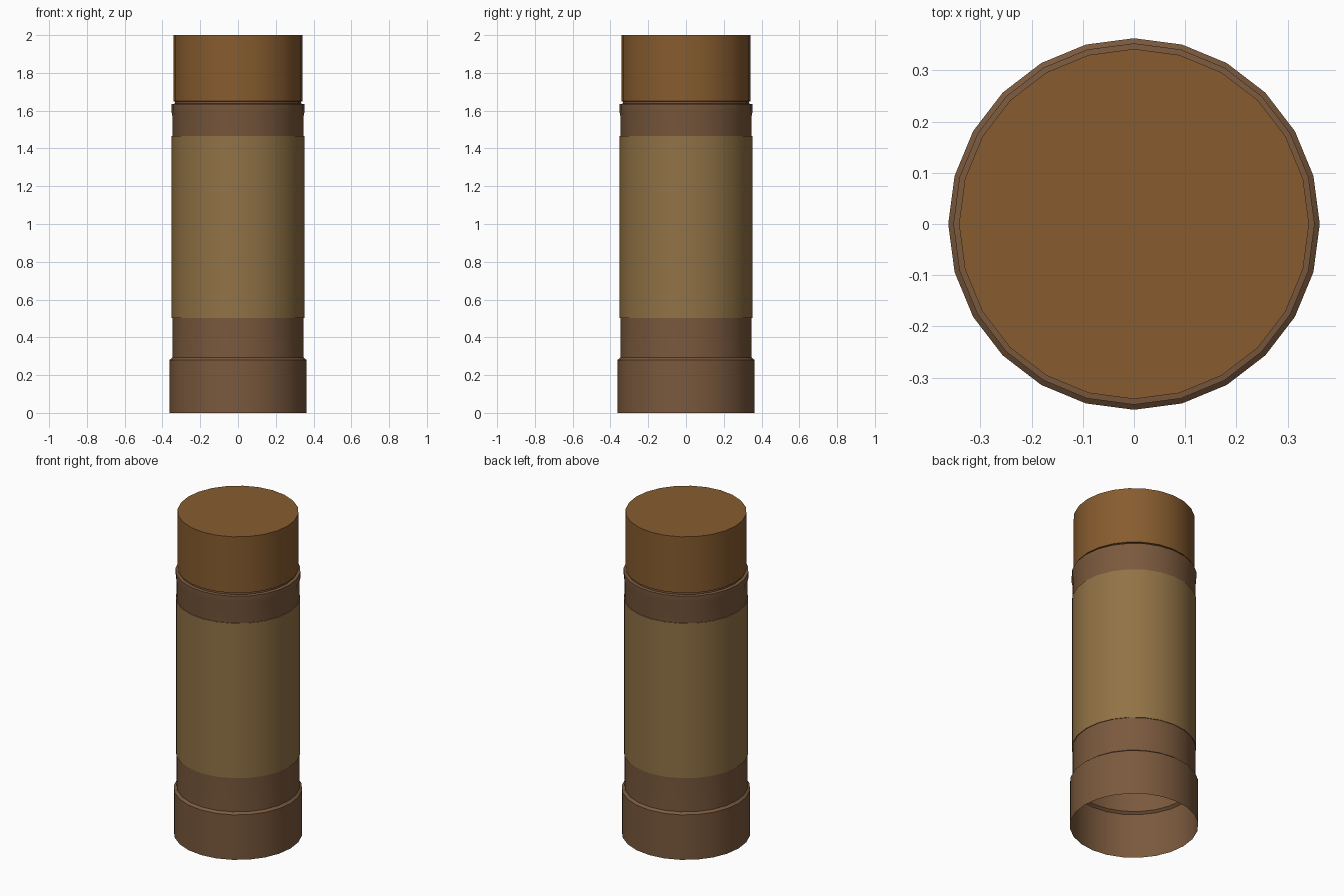
import bpy, bmesh, math

if "Cube" in bpy.data.objects:
    bpy.data.objects.remove(bpy.data.objects["Cube"])

SIDES = 24


def material(name, color):
    m = bpy.data.materials.new(name)
    m.diffuse_color = (*color, 1)
    m.use_nodes = True
    m.node_tree.nodes["Principled BSDF"].inputs["Base Color"].default_value = m.diffuse_color
    return m


def lathe(name, profile, mat, cap_top=False):
    """Revolve (radius, z) points into an open 24-sided shell."""
    bm = bmesh.new()
    rings = []
    for r, z in profile:
        rings.append([bm.verts.new((r * math.cos(2 * math.pi * i / SIDES),
                                    r * math.sin(2 * math.pi * i / SIDES), z))
                      for i in range(SIDES)])
    for a, b in zip(rings, rings[1:]):
        for i in range(SIDES):
            j = (i + 1) % SIDES
            bm.faces.new((a[i], a[j], b[j], b[i]))
    if cap_top:
        bm.faces.new(rings[-1])
    mesh = bpy.data.meshes.new(name)
    bm.to_mesh(mesh)
    bm.free()
    mesh.materials.append(mat)
    obj = bpy.data.objects.new(name, mesh)
    bpy.context.collection.objects.link(obj)
    bpy.context.view_layer.objects.active = obj
    obj.select_set(True)
    bpy.ops.object.shade_smooth_by_angle(angle=math.radians(30))
    obj.select_set(False)
    return obj


brown = material("brown_casing", (0.196, 0.100, 0.047))
tan = material("tan_wrap", (0.285, 0.170, 0.060))
amber = material("amber_plug", (0.243, 0.107, 0.028))

# Hollow casing: wide foot, straight wall, flared rim and recessed neck
lathe("casing", [(0.363, 0.0), (0.363, 0.28), (0.348, 0.292), (0.348, 1.575),
                 (0.353, 1.60), (0.353, 1.635), (0.334, 1.637), (0.334, 1.648)], brown)

# Thin wrap around the middle of the casing
lathe("wrap", [(0.348, 0.503), (0.352, 0.503), (0.352, 1.466), (0.348, 1.466)], tan)

# Plug on top with a flat closed end
lathe("top_plug", [(0.334, 1.648), (0.342, 1.65), (0.342, 2.0)], amber, cap_top=True)
